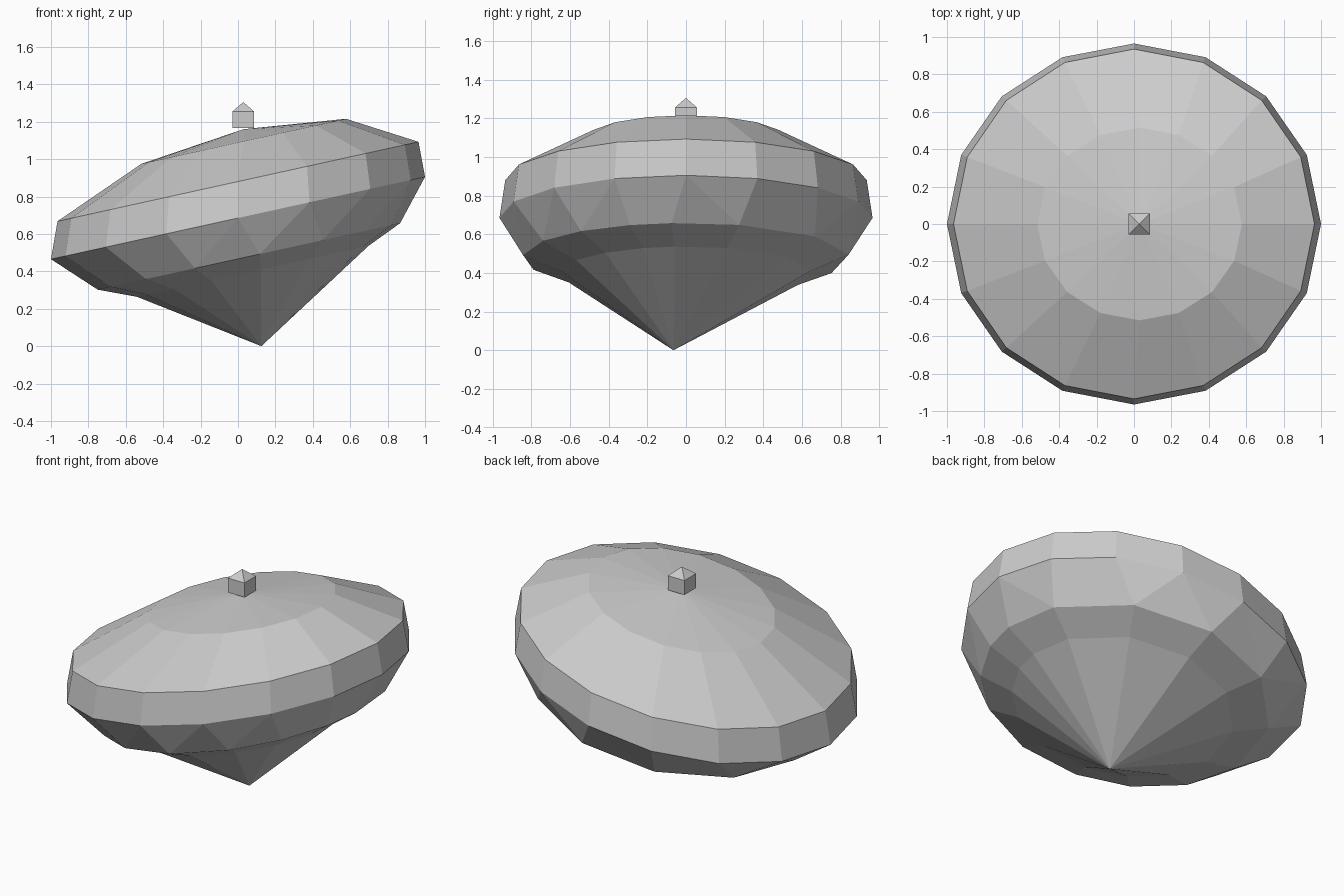
import bpy, bmesh
from math import radians, cos, sin, tau

if "Cube" in bpy.data.objects:
    bpy.data.objects.remove(bpy.data.objects["Cube"])

SLOPE = 0.22  # tilt of the whole top, rising toward +x


def ring(bm, angles, cx, cz, rx, ry, slope=SLOPE):
    return [(a, bm.verts.new((cx + rx * cos(a), ry * sin(a), cz + slope * rx * cos(a))))
            for a in angles]


def bridge(bm, low, high):
    # Walk both rings by angle, so rings with different side counts can be joined
    n, m = len(low), len(high)
    at = lambda r, k: r[k % len(r)][0] + tau * (k // len(r))
    i = j = 0
    while i < n or j < m:
        a, b = low[i % n][1], high[j % m][1]
        mid_low = at(low, i) + at(low, i + 1)
        mid_high = at(high, j) + at(high, j + 1)
        if j >= m or (i < n and mid_low <= mid_high):
            bm.faces.new((a, low[(i + 1) % n][1], b))
            i += 1
        else:
            bm.faces.new((a, high[(j + 1) % m][1], b))
            j += 1


def fan(bm, r, point):
    tip = bm.verts.new(point)
    for k in range(len(r)):
        bm.faces.new((r[k][1], r[(k + 1) % len(r)][1], tip))


def finish(bm, name):
    bmesh.ops.recalc_face_normals(bm, faces=bm.faces[:])
    bmesh.ops.dissolve_limit(bm, angle_limit=radians(0.5), verts=bm.verts[:], edges=bm.edges[:])
    mesh = bpy.data.meshes.new(name)
    bm.to_mesh(mesh)
    bm.free()
    bpy.context.collection.objects.link(bpy.data.objects.new(name, mesh))


# Tilted body: coarser uneven facets below, sixteen sides above
lower = [radians(a) for a in (-5, 19, 52, 85, 117, 149, 180, 204, 227, 249, 274, 299, 320, 340)]
upper = [tau * k / 16 for k in range(16)]
bm = bmesh.new()
rings = [ring(bm, lower, 0.08, 0.40, 0.62, 0.65),
         ring(bm, lower, 0.06, 0.48, 0.81, 0.845),
         ring(bm, upper, 0.0, 0.685, 1.0, 0.965),
         ring(bm, upper, 0.0, 0.88, 0.965, 0.935),
         ring(bm, upper, 0.03, 1.095, 0.547, 0.515)]
for a, b in zip(rings, rings[1:]):
    bridge(bm, a, b)
fan(bm, rings[0], (0.125, -0.065, 0))
fan(bm, rings[-1], (0.03, 0, 1.16))
finish(bm, "spinning_top_body")

# Small square knob with a pointed cap
bm = bmesh.new()
square = [tau * (k + 0.5) / 4 for k in range(4)]
base = ring(bm, square, 0.028, 1.165, 0.081, 0.081, 0)
top = ring(bm, square, 0.028, 1.255, 0.081, 0.081, 0)
bridge(bm, base, top)
fan(bm, base, (0.028, 0, 1.165))
fan(bm, top, (0.028, 0, 1.305))
finish(bm, "knob")
